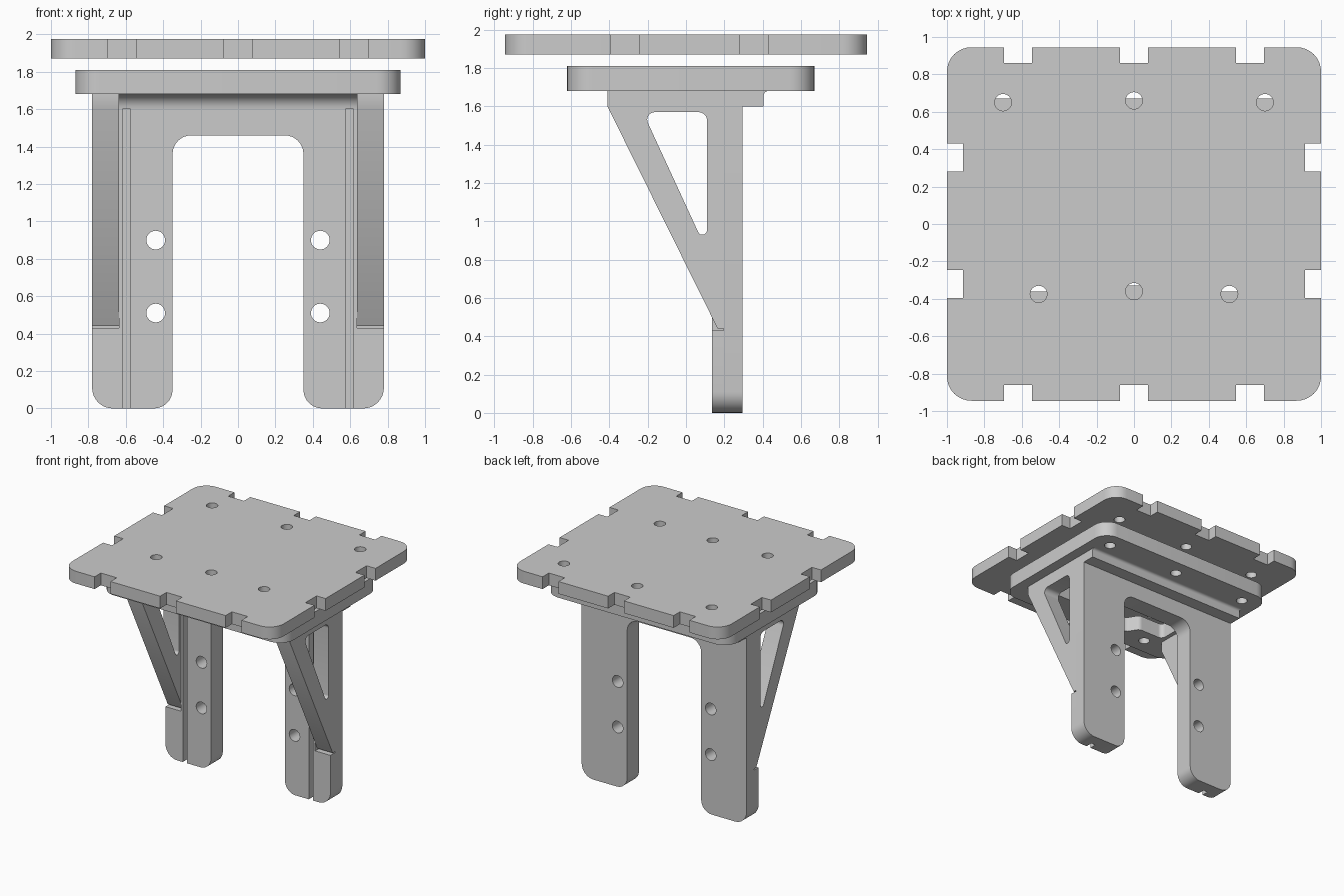
import bpy
import bmesh
from math import sin, cos, tan, pi, radians
from mathutils import Matrix, Vector

cube = bpy.data.objects.get("Cube")
if cube:
    bpy.data.objects.remove(cube, do_unlink=True)

# Single grey material
grey = bpy.data.materials.new("light_grey")
grey.use_nodes = True
grey.diffuse_color = (0.6, 0.6, 0.6, 1)
grey.node_tree.nodes["Principled BSDF"].inputs["Base Color"].default_value = grey.diffuse_color

# Columns: profile u, profile v, extrusion direction
FRAMES = {
    "x": ((0, 1, 0), (0, 0, 1), (1, 0, 0)),
    "y": ((1, 0, 0), (0, 0, 1), (0, -1, 0)),
    "z": ((1, 0, 0), (0, 1, 0), (0, 0, 1)),
}


def rounded(points, steps=8):
    """Turn (u, v[, radius]) corners into a closed outline with round corners."""
    result = []
    for i, corner in enumerate(points):
        p = Vector(corner[:2])
        if len(corner) < 3:
            result.append(p)
            continue
        a = (Vector(points[i - 1][:2]) - p).normalized()
        b = (Vector(points[(i + 1) % len(points)][:2]) - p).normalized()
        radius, half = corner[2], a.angle(b) / 2
        centre = p + (a + b).normalized() * radius / sin(half)
        start = p + a * radius / tan(half) - centre
        sweep = pi - 2 * half
        if a.cross(b) > 0:
            sweep = -sweep
        for k in range(steps + 1):
            t = sweep * k / steps
            turned = Vector((start.x * cos(t) - start.y * sin(t),
                             start.x * sin(t) + start.y * cos(t)))
            result.append(centre + turned)
    return result


def circle(u, v, radius, sides=32):
    return [Vector((u + radius * cos(2 * pi * k / sides),
                    v + radius * sin(2 * pi * k / sides))) for k in range(sides)]


def mirrored(half):
    """Close a half outline by reflecting it across u = 0."""
    return half + [(-c[0], *c[1:]) for c in reversed(half)]


def extrude(name, axis, start, end, outlines):
    """Extrude an outline, with any further outlines as holes, along an axis."""
    curve = bpy.data.curves.new(name, "CURVE")
    curve.dimensions = "2D"
    curve.fill_mode = "BOTH"
    curve.extrude = (end - start) / 2
    for outline in outlines:
        spline = curve.splines.new("POLY")
        spline.points.add(len(outline) - 1)
        for point, co in zip(spline.points, outline):
            point.co = (co[0], co[1], 0, 1)
        spline.use_cyclic_u = True
    temp = bpy.data.objects.new(name + "_profile", curve)
    bpy.context.collection.objects.link(temp)
    graph = bpy.context.evaluated_depsgraph_get()
    mesh = bpy.data.meshes.new_from_object(temp.evaluated_get(graph))
    bpy.data.objects.remove(temp, do_unlink=True)

    frame = Matrix(FRAMES[axis]).transposed().to_4x4()
    frame.translation[FRAMES[axis][2].index(-1 if axis == "y" else 1)] = (start + end) / 2
    bm = bmesh.new()
    bm.from_mesh(mesh)
    bm.transform(frame)
    bmesh.ops.remove_doubles(bm, verts=bm.verts, dist=0.0001)
    bmesh.ops.recalc_face_normals(bm, faces=bm.faces)
    bm.to_mesh(mesh)
    bm.free()
    mesh.name = name
    mesh.materials.clear()
    mesh.materials.append(grey)
    mesh.shade_smooth()
    mesh.set_sharp_from_angle(angle=radians(30))
    obj = bpy.data.objects.new(name, mesh)
    bpy.context.collection.objects.link(obj)
    return obj


def notch(a, b, edge, deep):
    return [(a, edge), (a, deep), (b, deep), (b, edge)]


def swap(points):
    return [(v, u) for u, v in points]


# Top plate: rounded square with edge notches and six holes
Y, DEEP, MID, BOLT = 0.945, 0.86, 0.075, 0.045
half = [(MID, -DEEP), (MID, -Y)] + notch(0.545, 0.695, -Y, -DEEP)
half += [(1, -Y, 0.13)]
half += swap(notch(-0.395, -0.245, 1, 0.915) + notch(0.28, 0.43, 1, 0.915))
half += [(1, Y, 0.13)]
half += notch(0.695, 0.545, Y, DEEP) + [(MID, Y), (MID, DEEP)]
holes = [circle(0, 0.66, BOLT), circle(0, -0.36, BOLT)]
for side in (-1, 1):
    holes += [circle(side * 0.7, 0.65, BOLT), circle(side * 0.51, -0.375, BOLT)]
extrude("top_plate", "z", 1.87, 1.975, [rounded(mirrored(half))] + holes)

# Lower plate: rounded, with a wavy opening that leaves bosses round the front holes
TOP = 1.68
outer = mirrored([(0.87, -0.62, 0.13), (0.87, 0.67, 0.13)])
opening = mirrored([(0.11, -0.33, 0.07), (0.17, -0.46, 0.05), (0.3, -0.46, 0.05),
                    (0.36, -0.36, 0.05), (0.6, -0.36, 0.04), (0.6, 0.04, 0.08)])
holes = [circle(x, 0.53, BOLT) for x in (-0.7, 0, 0.7)]
holes += [circle(x, -0.48, BOLT) for x in (-0.51, 0, 0.51)]
extrude("lower_plate", "z", TOP, 1.81, [rounded(outer), rounded(opening)] + holes)

# Leg frame: plain back layer and grooved front layer
inner = [(0.35, 1.46, 0.1), (0.35, 0, 0.1)]
back = inner + [(0.78, 0, 0.11), (0.78, TOP)]
front = inner + [(0.575, 0), (0.575, 1.6), (0.617, 1.6), (0.617, 0),
                 (0.78, 0, 0.11), (0.78, 0.43), (0.635, 0.43), (0.635, TOP)]
bolts = [circle(side * 0.44, z, 0.05) for side in (-1, 1) for z in (0.51, 0.9)]
extrude("leg_frame_back", "y", 0.195, 0.295, [rounded(mirrored(back))] + bolts)
extrude("leg_frame_front", "y", 0.135, 0.195, [rounded(mirrored(front))] + bolts)

# Slanted side braces with triangular windows
brace = [(-0.41, TOP), (-0.41, 1.6), (0.165, 0.44), (0.195, 0.44), (0.195, TOP)]
window = [(-0.225, 1.57, 0.04), (0.11, 1.57, 0.045), (0.11, 0.93, 0.025), (0.07, 0.93, 0.02)]
for name, x in (("right_brace", -0.78), ("left_brace", 0.635)):
    extrude(name, "x", x, x + 0.145, [rounded(brace), rounded(window)])

# Curved fillet in front of the frame and ledge behind it
fillet = [(0.055, TOP), (0.135, TOP, 0.0799), (0.135, 1.6),
          (0.15, 1.6), (0.15, 1.69), (0.055, 1.69)]
ledge = [(0.29, 1.6), (0.405, 1.6), (0.405, TOP, 0.024), (0.43, TOP),
         (0.43, 1.69), (0.29, 1.69)]
extrude("front_fillet", "x", -0.635, 0.635, [rounded(fillet)])
extrude("back_ledge", "x", -0.78, 0.78, [rounded(ledge)])
